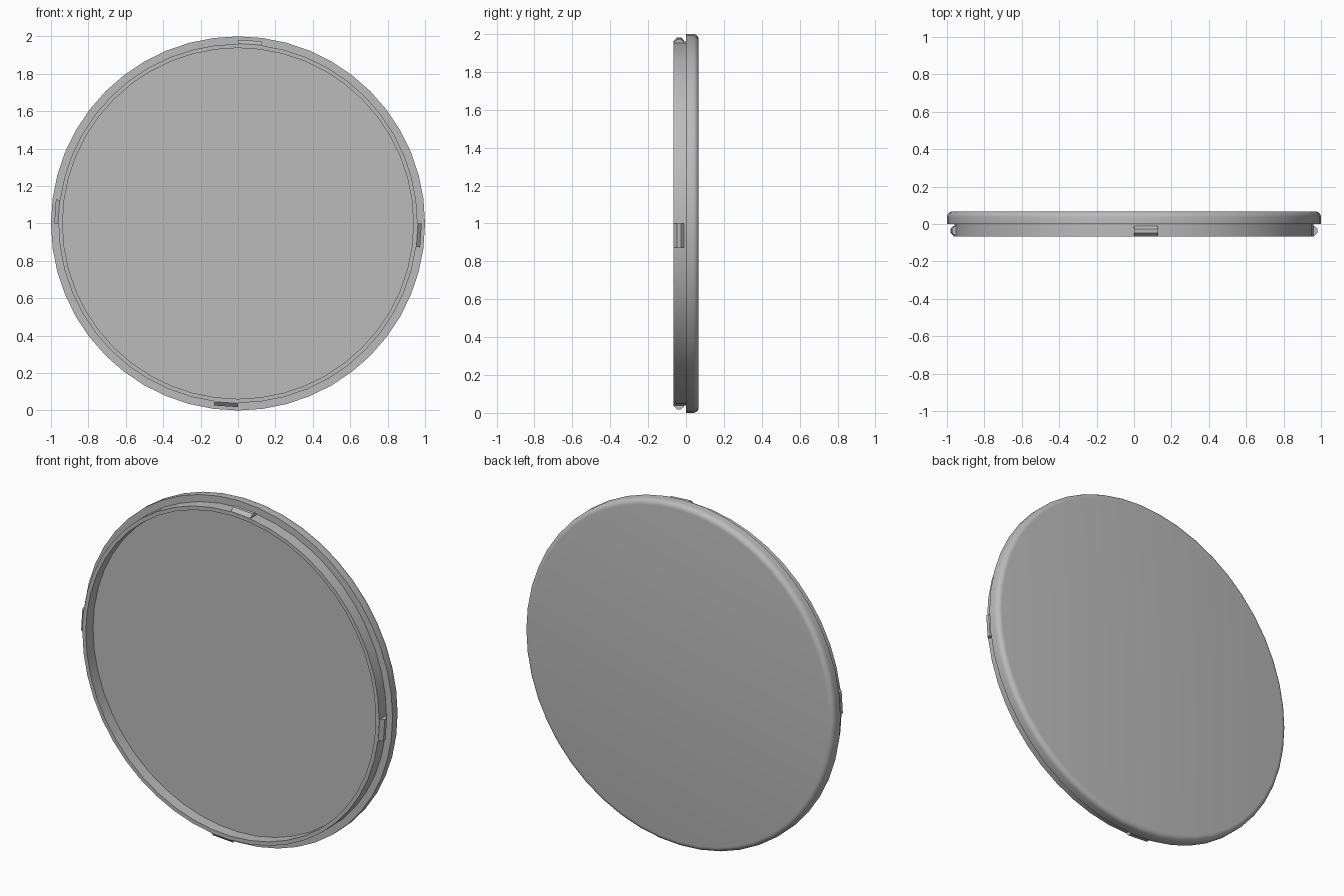
import bpy, bmesh, math
from mathutils import Vector

if "Cube" in bpy.data.objects:
    bpy.data.objects.remove(bpy.data.objects["Cube"])

SIDES = 48
STEP = 2 * math.pi / SIDES

grey = bpy.data.materials.new("plain_grey")
grey.use_nodes = True
grey.diffuse_color = (0.5, 0.5, 0.5, 1)
grey.node_tree.nodes["Principled BSDF"].inputs["Base Color"].default_value = (0.5, 0.5, 0.5, 1)


def ring_point(radius, y, angle):
    """Point on a circle facing the front, angle clockwise from the top."""
    return Vector((radius * math.sin(angle), y, 1 + radius * math.cos(angle)))


def finish(name, bm, smooth_angle):
    bmesh.ops.remove_doubles(bm, verts=bm.verts, dist=1e-5)
    bmesh.ops.recalc_face_normals(bm, faces=bm.faces)
    mesh = bpy.data.meshes.new(name)
    bm.to_mesh(mesh)
    bm.free()
    mesh.materials.append(grey)
    obj = bpy.data.objects.new(name, mesh)
    bpy.context.collection.objects.link(obj)
    bpy.ops.object.select_all(action="DESELECT")
    obj.select_set(True)
    bpy.context.view_layer.objects.active = obj
    bpy.ops.object.shade_smooth_by_angle(angle=math.radians(smooth_angle))


def loft(bm, profile, start, count):
    """Sweep a closed (radius, y) profile around the centre."""
    rows = [[bm.verts.new(ring_point(r, y, (start + i) * STEP)) for r, y in profile]
            for i in range(count + 1)]
    n = len(profile)
    for a, b in zip(rows, rows[1:]):
        for j in range(n):
            k = (j + 1) % n
            bm.faces.new((a[j], a[k], b[k], b[j]))
    return rows


# Cover disc with a rounded back edge
BEVEL, BACK = 0.03, 0.067
outline = [(1.0, 0.0)]
for i in range(6):
    t = i / 5 * math.pi / 2
    outline.append((1 - BEVEL + BEVEL * math.cos(t), BACK - BEVEL + BEVEL * math.sin(t)))
bm = bmesh.new()
rings = [[bm.verts.new(ring_point(r, y, i * STEP)) for i in range(SIDES)] for r, y in outline]
for a, b in zip(rings, rings[1:]):
    for i in range(SIDES):
        j = (i + 1) % SIDES
        bm.faces.new((a[i], a[j], b[j], b[i]))
bm.faces.new(rings[0])
bm.faces.new(rings[-1])
finish("cover_disc", bm, 30)

# Thin wall standing on the front of the disc
bm = bmesh.new()
loft(bm, [(0.96, 0.0), (0.96, -0.067), (0.938, -0.067), (0.938, 0.0)], 0, SIDES)
finish("inner_wall", bm, 30)

# Four snap tabs, one facet long, a quarter turn apart
TAB = [(0.95, -0.01), (0.966, -0.01), (0.982, -0.027),
       (0.982, -0.047), (0.962, -0.066), (0.95, -0.066)]
for quarter, side in enumerate(("top", "left", "bottom", "right")):
    bm = bmesh.new()
    for end in loft(bm, TAB, quarter * SIDES // 4, 1):
        bm.faces.new(end)
    finish("snap_tab_" + side, bm, 20)
